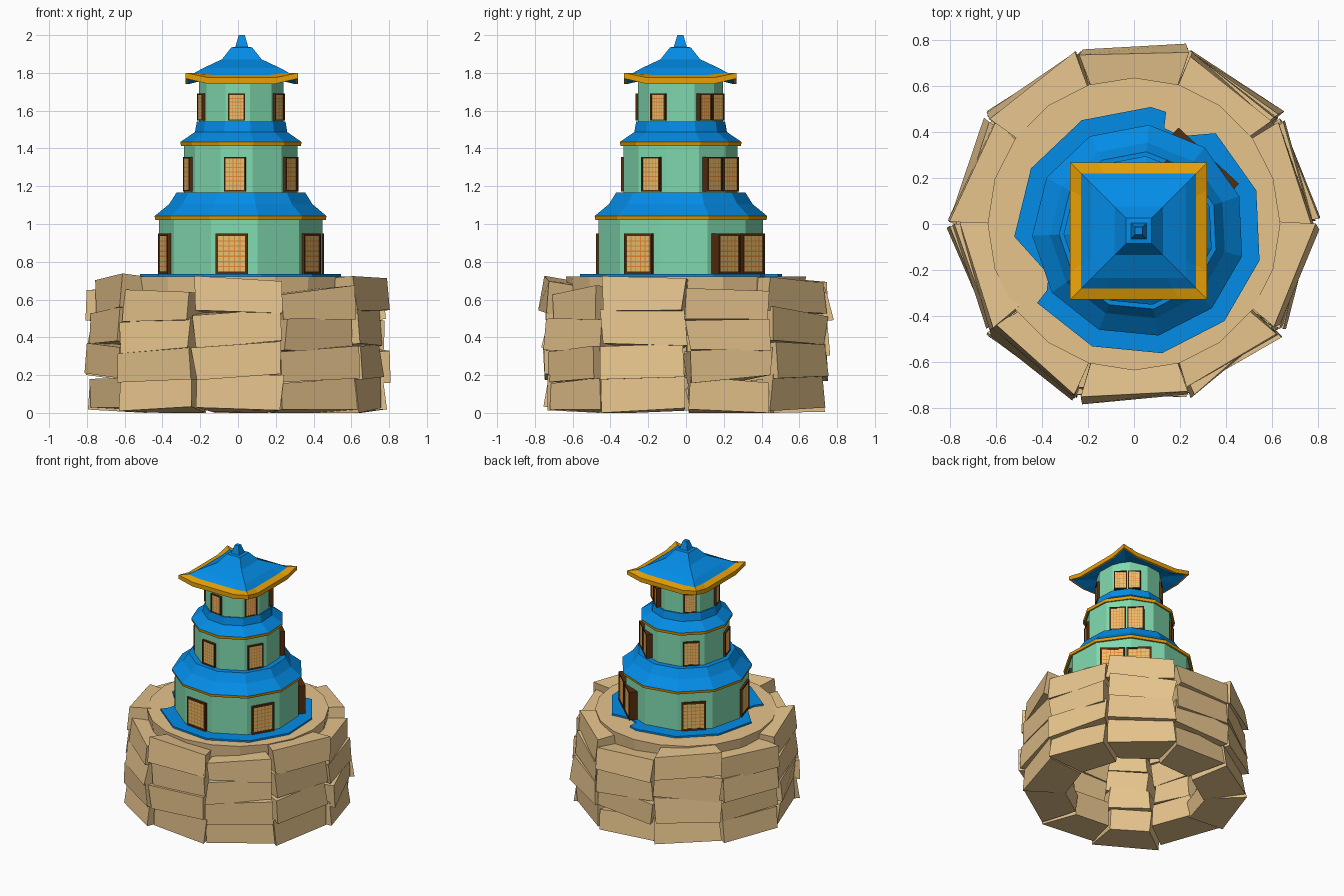
import bpy, bmesh, math, random
from mathutils import Vector, Matrix, Euler

if "Cube" in bpy.data.objects:
    bpy.data.objects.remove(bpy.data.objects["Cube"])

random.seed(11)
CX, CY = 0.02, -0.03          # tower axis
N, A0 = 11, math.radians(19)  # tower sides and first corner angle


def material(name, rgb):
    m = bpy.data.materials.new(name)
    m.diffuse_color = (*rgb, 1)
    m.use_nodes = True
    m.node_tree.nodes["Principled BSDF"].inputs["Base Color"].default_value = m.diffuse_color
    return m


STONE = material("sandstone", (0.80, 0.555, 0.265))
BLUE = material("roof_blue", (0.001, 0.27, 0.82))
GREEN = material("wall_green", (0.22, 0.70, 0.43))
GOLD = material("trim_gold", (0.84, 0.37, 0.002))
WOOD = material("dark_wood", (0.09, 0.026, 0.004))
PAPER = material("window_paper", (0.88, 0.58, 0.18))
LATTICE = material("lattice_orange", (0.80, 0.24, 0.03))


def finish(bm, name, mats, fix=True):
    me = bpy.data.meshes.new(name)
    if fix:
        bmesh.ops.recalc_face_normals(bm, faces=bm.faces)
    bm.to_mesh(me)
    bm.free()
    for m in mats:
        me.materials.append(m)
    ob = bpy.data.objects.new(name, me)
    bpy.context.collection.objects.link(ob)
    return ob


def loft(name, rings, mats, gold_bands=()):
    """Skin a stack of point rings, capped at both ends."""
    bm = bmesh.new()
    rows = [[bm.verts.new(p) for p in ring] for ring in rings]
    n = len(rows[0])
    for k in range(len(rows) - 1):
        for i in range(n):
            j = (i + 1) % n
            f = bm.faces.new((rows[k][i], rows[k][j], rows[k + 1][j], rows[k + 1][i]))
            f.material_index = 1 if k in gold_bands else 0
    bm.faces.new(rows[0])
    bm.faces.new(rows[-1])
    return finish(bm, name, mats)


def circle(r, z, n=N, a0=A0, cx=CX, cy=CY):
    return [(cx + r * math.cos(a0 + i * math.tau / n),
             cy + r * math.sin(a0 + i * math.tau / n), z) for i in range(n)]


def square(h, z, drop=0.0):
    """Square ring whose side middles hang lower than its corners."""
    out = []
    for i in range(4):
        c, s = round(math.cos(i * math.pi / 2)), round(math.sin(i * math.pi / 2))
        for u, d in ((-1, 0), (-0.6, drop), (0.6, drop)):
            out.append((CX + h * (c - s * u), CY + h * (s + c * u), z - d))
    return out


def add_box(bm, x, y, z, mat):
    """Axis-aligned box from three (low, high) ranges."""
    vs = [bm.verts.new((a, b, c)) for a in x for b in y for c in z]
    for q in ((0, 1, 3, 2), (4, 6, 7, 5), (0, 4, 5, 1), (2, 3, 7, 6), (0, 2, 6, 4), (1, 5, 7, 3)):
        bm.faces.new([vs[i] for i in q]).material_index = mat


def bar_cuts(lo, hi, bars, width):
    """Cut positions that alternate pane and bar."""
    cuts = [lo]
    for i in range(1, bars + 1):
        c = lo + (hi - lo) * i / (bars + 1)
        cuts += [c - width / 2, c + width / 2]
    return cuts + [hi]


# Windows: frame around a flat pane whose grid faces form the lattice
def window(name, angle, out, shift, w, z0, z1):
    bm = bmesh.new()
    h, t = w / 2, w * 0.08
    back = out - (0.06 if shift else 0.035)
    for s in (-1, 1):
        add_box(bm, (back, out), sorted((s * h, s * (h - t))), (z0, z1), 0)
    for zr in ((z0, z0 + t), (z1 - t, z1)):
        add_box(bm, (back, out), (-h + t, h - t), zr, 0)
    bmesh.ops.recalc_face_normals(bm, faces=bm.faces)
    ys = bar_cuts(-h + t, h - t, 4, w * 0.034)
    zs = bar_cuts(z0 + t, z1 - t, 6, w * 0.034)
    grid = [[bm.verts.new((out - 0.004, y, z)) for z in zs] for y in ys]
    for i in range(len(ys) - 1):
        for j in range(len(zs) - 1):
            f = bm.faces.new((grid[i][j], grid[i + 1][j], grid[i + 1][j + 1], grid[i][j + 1]))
            f.material_index = 2 if (i % 2 or j % 2) else 1
    bm.transform(Matrix.Translation((CX, CY, 0)) @ Matrix.Rotation(math.radians(angle), 4, 'Z')
                 @ Matrix.Translation((0, shift, 0)))
    finish(bm, name, [WOOD, PAPER, LATTICE], fix=False)


# Tower storeys: wall radius, bottom, top, window width, window bottom and top
storeys = [(0.440, 0.73, 1.05, 0.172, 0.735, 0.95),
           (0.305, 1.16, 1.44, 0.116, 1.172, 1.355),
           (0.228, 1.53, 1.77, 0.090, 1.547, 1.69)]
for k, (r, z0, z1, w, wz0, wz1) in enumerate(storeys):
    loft(f"storey_wall_{k + 1}", [circle(r, z0), circle(r, z1)], [GREEN])
    out = r * math.cos(math.pi / N) + 0.016
    for i, a in enumerate((-97, -31, 132, 197)):
        window(f"window_{k + 1}_{i + 1}", a, out, 0, w, wz0, wz1)
    # Side-by-side pair across one corner
    for s in (-1, 1):
        window(f"window_pair_{k + 1}_{(s + 3) // 2}", 47, r + 0.006, s * w * 0.54, w, wz0, wz1)

# Skirt roofs with a gold rim tucked under the blue tiles
skirts = [(0.43, [(0.445, 1.022), (0.458, 1.022), (0.462, 1.042), (0.385, 1.105), (0.345, 1.168)]),
          (0.295, [(0.312, 1.412), (0.322, 1.412), (0.326, 1.434), (0.248, 1.487), (0.238, 1.543)])]
for k, (inner, prof) in enumerate(skirts):
    rings = [circle(inner, prof[0][1] + 0.02)] + [circle(r, z) for r, z in prof]
    loft(f"skirt_roof_{k + 1}", rings, [BLUE, GOLD], (1, 2))

# Square top roof with raised corners, gold edge and finial
loft("top_roof", [square(0.18, 1.765), square(0.285, 1.768, 0.028), square(0.297, 1.77, 0.028),
                  square(0.297, 1.80, 0.025), square(0.250, 1.80, 0.01), square(0.205, 1.825),
                  square(0.105, 1.872), square(0.055, 1.935), square(0.034, 1.938),
                  square(0.016, 2.0)], [BLUE, GOLD], (1, 2, 3))

# Blue terrace floor, notched where the rock overlaps it
spots = [(19 + i * 360 / N, 0.54) for i in range(N)]
spots += [(77, 0.53), (76, 0.46), (66, 0.45), (206, 0.434), (213, 0.475)]
floor = sorted((math.radians(a % 360), r) for a, r in spots)
loft("terrace_floor", [[(CX + r * math.cos(a), CY + r * math.sin(a), z) for a, r in floor]
                       for z in (0.715, 0.735)], [BLUE])

# Rock cap under the terrace
loft("rock_cap", [circle(r, z, 20, 0, 0, 0) for r, z in ((0.62, 0.58), (0.635, 0.722))], [STONE])


# Stacked rock blocks: crooked wedges around an open middle, alternate columns lower
def rock_block(bm, angle, radius, z0, z1, half, depth, tilt):
    block = bmesh.new()
    h = (z1 - z0) / 2
    add_box(block, (-depth, 0), (-half, half), (-h, h), 0)
    for v in block.verts:
        if v.co.x < -0.01:
            v.co.y *= 0.62
        v.co += Vector([random.uniform(-0.014, 0.014) for _ in range(3)])
    wob = [math.radians(random.uniform(-tilt, tilt)) for _ in range(3)]
    wob[1] -= math.radians(3)
    block.transform(Matrix.Rotation(angle, 4, 'Z') @ Matrix.Translation((radius, 0, (z0 + z1) / 2))
                    @ Euler(wob).to_matrix().to_4x4())
    vm = {v: bm.verts.new((v.co.x, v.co.y, max(v.co.z, 0.0))) for v in block.verts}
    for f in block.faces:
        bm.faces.new([vm[v] for v in f.verts])
    block.free()


for k in range(4):
    bm = bmesh.new()
    for i in range(10):
        low = i % 2 == 0
        step = 0.157 if low else 0.173
        z = 0.02 + k * step
        rock_block(bm, math.radians(18 + 36 * i), 0.738 + random.uniform(-0.02, 0.02),
                   z, z + step + 0.002, 0.232, 0.28, 5)
    finish(bm, f"rock_course_{k + 1}", [STONE])
